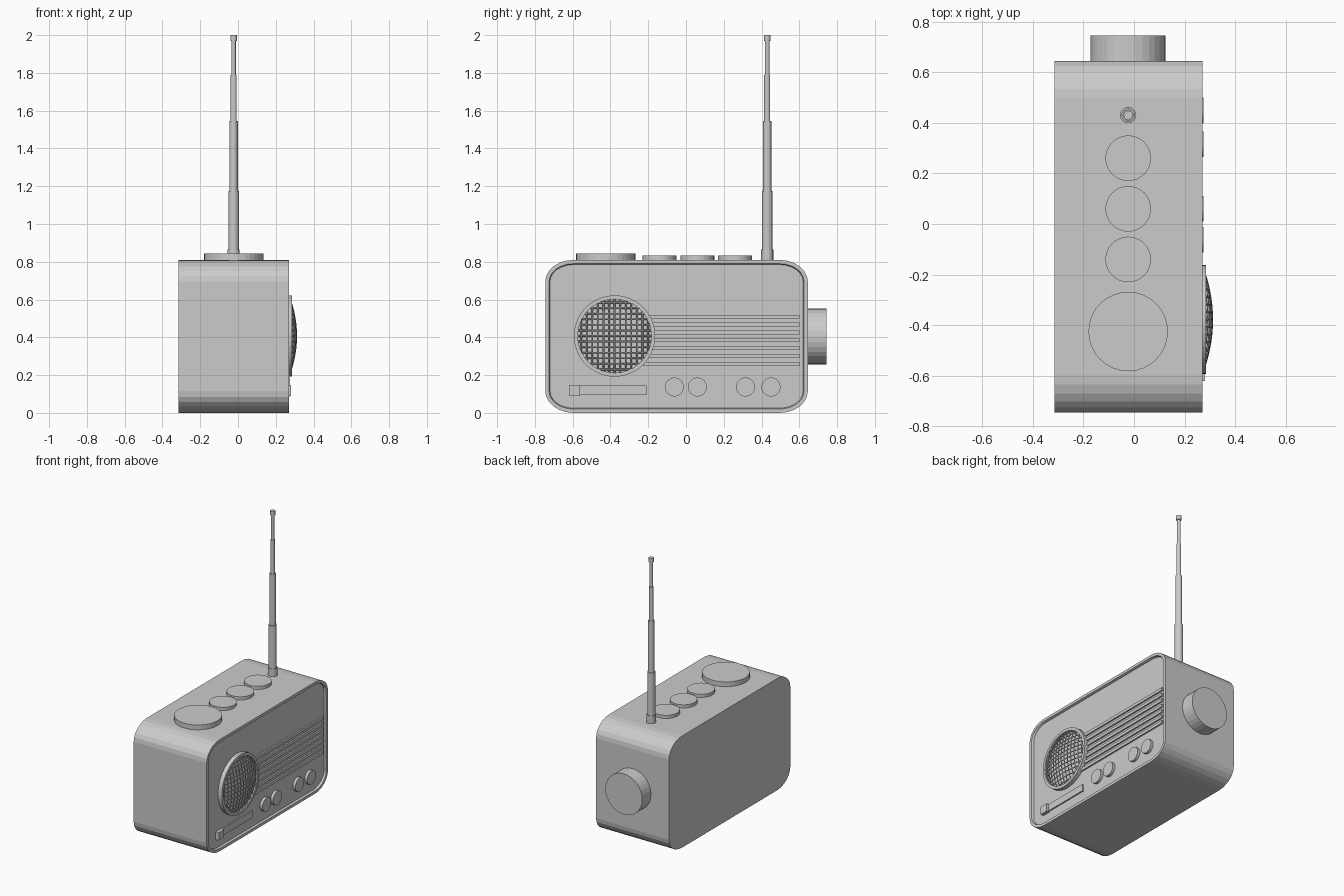
import bpy, bmesh, math
from mathutils import Vector, Matrix

if "Cube" in bpy.data.objects:
    bpy.data.objects.remove(bpy.data.objects["Cube"])

grey = bpy.data.materials.new("plain grey")
grey.use_nodes = True
COLOUR = (0.6, 0.6, 0.6, 1)
grey.diffuse_color = COLOUR
grey.node_tree.nodes["Principled BSDF"].inputs["Base Color"].default_value = COLOUR

BACK, FACE, PANEL = -0.315, 0.27, 0.255
MID_X = -0.023


def finish(name, bm):
    bmesh.ops.recalc_face_normals(bm, faces=bm.faces)
    mesh = bpy.data.meshes.new(name)
    bm.to_mesh(mesh)
    bm.free()
    mesh.materials.append(grey)
    obj = bpy.data.objects.new(name, mesh)
    bpy.context.collection.objects.link(obj)
    return obj


def lathe(name, base, axis, profile, sides=32):
    """Revolve (radius, height) points around an axis starting at base."""
    bm = bmesh.new()
    turn = Vector((0, 0, 1)).rotation_difference(Vector(axis)).to_matrix()
    rings = []
    for r, h in profile:
        ring = []
        for i in range(sides):
            a = math.tau * i / sides
            p = turn @ Vector((r * math.cos(a), r * math.sin(a), h))
            ring.append(bm.verts.new(Vector(base) + p))
        rings.append(ring)
    for a, b in zip(rings, rings[1:]):
        for i in range(sides):
            j = (i + 1) % sides
            bm.faces.new((a[i], a[j], b[j], b[i]))
    bm.faces.new(rings[0])
    bm.faces.new(rings[-1])
    return finish(name, bm)


def disc(name, base, axis, radius, height):
    return lathe(name, base, axis, [(radius, 0), (radius, height)])


def box(name, low, high):
    bm = bmesh.new()
    low, high = Vector(low), Vector(high)
    bmesh.ops.create_cube(bm, size=1, matrix=Matrix.Translation((low + high) / 2)
                          @ Matrix.Diagonal((high - low).to_4d()))
    return finish(name, bm)


# Rounded case with a thin rim around a recessed front panel
def outline(bm, x, inset):
    ring = []
    ry, rz = 0.15 - inset, 0.115 - inset
    hy, hz = 0.695 - inset, 0.405 - inset
    for sy, sz, start in ((1, 1, 0), (-1, 1, 1), (-1, -1, 2), (1, -1, 3)):
        for k in range(7):
            a = (start + k / 6) * math.pi / 2
            y = -0.05 + sy * (hy - ry) + ry * math.cos(a)
            z = 0.405 + sz * (hz - rz) + rz * math.sin(a)
            ring.append(bm.verts.new((x, y, z)))
    return ring


bm = bmesh.new()
rings = [outline(bm, x, i) for x, i in ((BACK, 0), (FACE, 0), (FACE, 0.02), (PANEL, 0.025))]
for a, b in zip(rings, rings[1:]):
    for i in range(len(a)):
        j = (i + 1) % len(a)
        bm.faces.new((a[i], a[j], b[j], b[i]))
bm.faces.new(rings[0])
bm.faces.new(rings[-1])
finish("case", bm)

# Dials on the top and on the end
disc("large_top_dial", (MID_X, -0.425, 0.8), (0, 0, 1), 0.157, 0.045)
for n, y in enumerate((-0.14, 0.06, 0.26)):
    disc(f"small_top_dial_{n + 1}", (MID_X, y, 0.8), (0, 0, 1), 0.09, 0.033)
disc("end_dial", (MID_X, 0.635, 0.405), (0, 1, 0), 0.148, 0.11)

# Telescopic antenna
steps = [(0.032, 0.865), (0.027, 1.175), (0.022, 1.545),
         (0.016, 1.79), (0.012, 1.97), (0.018, 2.0)]
profile, bottom = [], 0.8
for r, top in steps:
    profile += [(r, bottom), (r, top)]
    bottom = top
lathe("antenna", (MID_X, 0.43, 0), (0, 0, 1), profile, 16)

# Speaker ring
CY, CZ, R = -0.378, 0.407, 0.197
lathe("speaker_ring", (PANEL - 0.005, CY, CZ), (1, 0, 0),
      [(0.215, 0), (0.215, 0.035), (0.195, 0.035), (0.195, 0.008)], 48)


# Domed speaker mesh of crossing wires
def dome(u, v):
    return 0.274 + 0.034 * (1 - (u * u + v * v) / (R * R))


curve = bpy.data.curves.new("speaker_mesh", "CURVE")
curve.dimensions = "3D"
curve.bevel_depth = 0.0045
curve.bevel_resolution = 0
curve.use_fill_caps = True
for across in (True, False):
    for k in range(-6, 7):
        u = k * 0.0295
        half = math.sqrt(R * R - u * u)
        spline = curve.splines.new("POLY")
        spline.points.add(12)
        for i, point in enumerate(spline.points):
            v = half * (i / 6 - 1)
            dy, dz = (v, u) if across else (u, v)
            point.co = (dome(u, v), CY + dy, CZ + dz, 1)
curve.materials.append(grey)
bpy.context.collection.objects.link(bpy.data.objects.new("speaker_mesh", curve))

# Horizontal trim bars that start at the speaker ring
for n in range(7):
    z = 0.26 + n * 0.0415
    start = CY + math.sqrt(0.21 ** 2 - (z - CZ) ** 2)
    box(f"trim_bar_{n + 1}", (PANEL - 0.005, start, z - 0.0105), (0.266, 0.6, z + 0.0105))

# Push buttons
for n, y in enumerate((-0.062, 0.06, 0.315, 0.45)):
    disc(f"button_{n + 1}", (PANEL - 0.005, y, 0.137), (1, 0, 0), 0.05, 0.025)

# Tuning slider
box("slider_track", (PANEL - 0.005, -0.56, 0.095), (0.265, -0.21, 0.145))
box("slider_knob", (PANEL - 0.005, -0.62, 0.09), (0.28, -0.56, 0.147))
